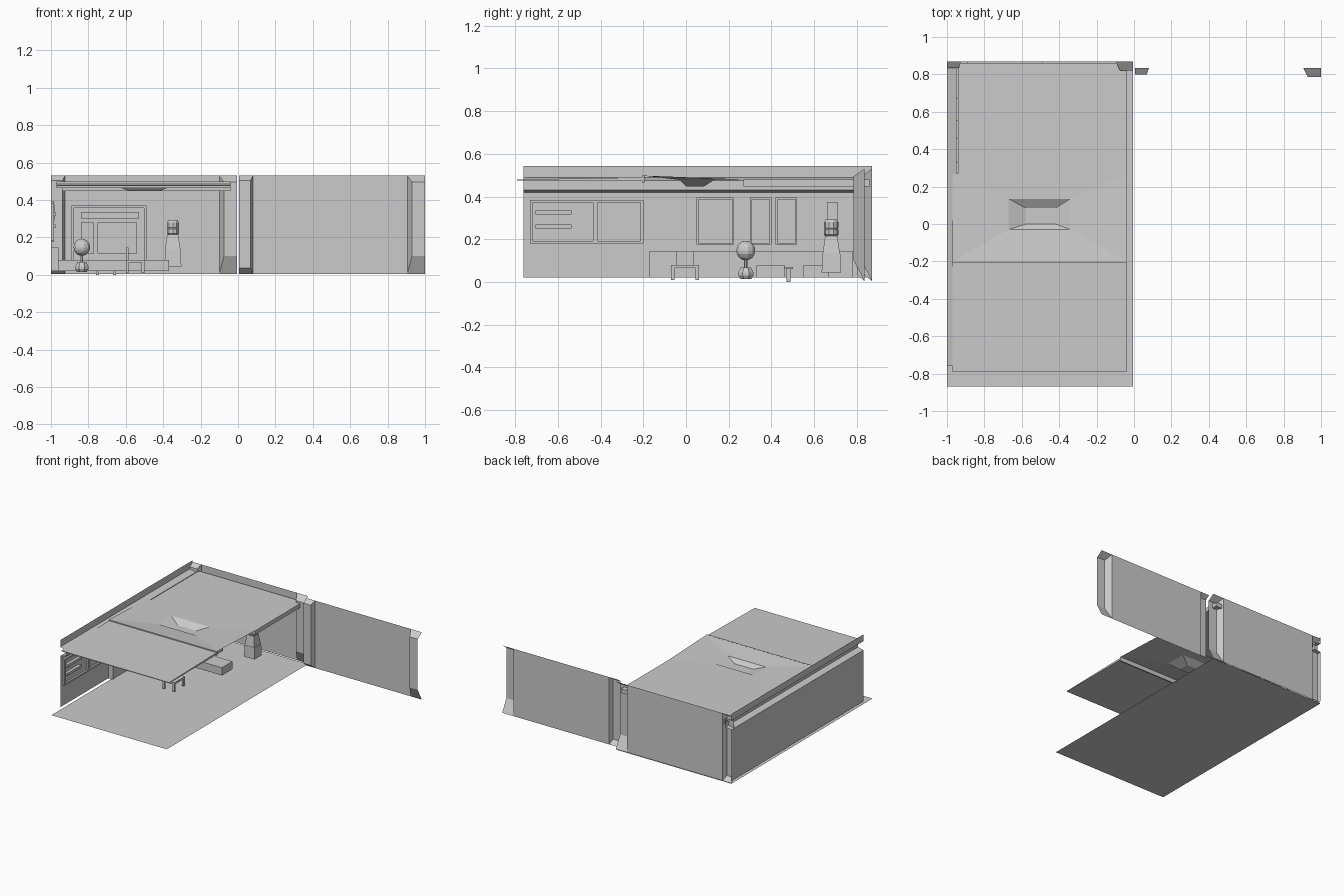
import bpy, bmesh, math

if "Cube" in bpy.data.objects:
    bpy.data.objects.remove(bpy.data.objects["Cube"])


def mesh(name, verts, faces):
    me = bpy.data.meshes.new(name)
    me.from_pydata(verts, [], faces)
    ob = bpy.data.objects.new(name, me)
    bpy.context.collection.objects.link(ob)
    return ob


def box(name, x, y, z, taper=1.0):
    """Box from ranges; taper scales the top face."""
    cx, cy = sum(x) / 2, sum(y) / 2
    v = []
    for zz, s in ((z[0], 1), (z[1], taper)):
        for px, py in ((x[0], y[0]), (x[1], y[0]), (x[1], y[1]), (x[0], y[1])):
            v.append((cx + (px - cx) * s, cy + (py - cy) * s, zz))
    return mesh(name, v, [(3, 2, 1, 0), (4, 5, 6, 7), (0, 1, 5, 4),
                          (1, 2, 6, 5), (2, 3, 7, 6), (3, 0, 4, 7)])


def lathe(name, loc, profile, n=8):
    """Turned part from (radius, z) points."""
    v, f = [], []
    for r, z in profile:
        for i in range(n):
            a = 2 * math.pi * (i + .5) / n
            v.append((loc[0] + r * math.cos(a), loc[1] + r * math.sin(a), z))
    for k in range(len(profile) - 1):
        for i in range(n):
            j = (i + 1) % n
            f.append((k * n + i, k * n + j, (k + 1) * n + j, (k + 1) * n + i))
    f.append(tuple(reversed(range(n))))
    f.append(tuple(range((len(profile) - 1) * n, len(profile) * n)))
    return mesh(name, v, f)


def wall_frame(name, y, z, t=.012):
    """Rectangular frame standing proud of the left wall."""
    x = (-.999, -.985)
    box(name + "_bottom", x, y, (z[0], z[0] + t))
    box(name + "_top", x, y, (z[1] - t, z[1]))
    box(name + "_side_a", x, (y[0], y[0] + t), z)
    box(name + "_side_b", x, (y[1] - t, y[1]), z)


def pillar_wall(name, dx, dy):
    """Thin wall with hollow bevelled pillars at both ends."""
    y, top = .835 + dy, .53
    mesh(name, [(dx + .08, y, .005), (dx + .905, y, .005),
                (dx + .905, y, top), (dx + .08, y, top)], [(0, 1, 2, 3)])
    # near pillar, then far pillar: outer edge, inner edge, front-inner edge, front y, low z, high z
    for side, xo, xi, xf, yf, zl, zh in (("left", .005, .08, .068, .8, .035, .505),
                                         ("right", 1.0, .905, .93, .785, .1, .495)):
        v = [(dx + xo, y, .005), (dx + xi, y, .005), (dx + xi, y, top), (dx + xo, y, top),
             (dx + xo, yf + dy, zl), (dx + xf, yf + dy, zl),
             (dx + xf, yf + dy, zh), (dx + xo, yf + dy, zh)]
        mesh(name + "_pillar_" + side, v, [(4, 5, 6, 7), (1, 2, 6, 5), (2, 3, 7, 6), (0, 1, 5, 4)])


# Floor and rear walls
mesh("floor", [(-1, -.87, 0), (-.005, -.87, 0), (-.005, .87, 0), (-1, .87, 0)], [(0, 1, 2, 3)])
pillar_wall("back_wall", -1.005, .035)
pillar_wall("side_panel_wall", 0, 0)

# Left wall with moulded cornice
prof = [(-1, .02), (-1, .42), (-.95, .43), (-.95, .475), (-1, .49), (-1, .543)]
v = [(x, y, z) for y in (-.76, .87) for x, z in prof]
n = len(prof)
mesh("left_wall", v, [(i, i + 1, n + i + 1, n + i) for i in range(n - 1)])

# Windows and panels on the left wall
wall_frame("large_window", (-.73, -.2), (.18, .385))
box("window_mullion", (-.999, -.985), (-.435, -.415), (.18, .385))
for i, z in enumerate((.25, .315)):
    box("window_bar_%d" % i, (-.999, -.975), (-.705, -.535), (z, z + .02))
for i, y in enumerate(((.05, .225), (.3, .4), (.42, .52))):
    wall_frame("wall_panel_%d" % i, y, (.175, .395), .008)
box("wall_sign", (-.999, -.98), (.66, .71), (.29, .375))

# Low wainscot on the left wall
box("wainscot", (-.999, -.965), (-.17, .78), (.02, .145))
for i, y in enumerate((-.17, .1, .45)):
    box("wainscot_rib_%d" % i, (-.999, -.96), (y, y + .02), (.02, .145))

# Ceiling: front panel, cross beam, sunken middle, rear panel
mesh("ceiling_front", [(-.97, -.79, .475), (-.04, -.79, .475), (-.04, -.2, .475), (-.97, -.2, .475),
                       (-.97, -.79, .48), (-.04, -.79, .48), (-.04, -.2, .49), (-.97, -.2, .49)],
     [(3, 2, 1, 0), (4, 5, 6, 7), (0, 1, 5, 4), (1, 2, 6, 5), (2, 3, 7, 6), (3, 0, 4, 7)])
box("ceiling_beam", (-.97, -.04), (-.205, -.195), (.465, .498))
rings = [((-.97, -.04), (-.2, .27), (.498, .48)),
         ((-.67, -.34), (-.03, .135), (.478, .48)),
         ((-.58, -.42), (0, .085), (.448, .448))]
v = []
for x, y, z in rings:
    v += [(x[0], y[0], z[0]), (x[1], y[0], z[0]), (x[1], y[1], z[1]), (x[0], y[1], z[1])]
f = [(k + i, k + (i + 1) % 4, k + 4 + (i + 1) % 4, k + 4 + i) for k in (0, 4) for i in range(4)]
mesh("ceiling_well", v, f + [(8, 9, 10, 11)])
box("ceiling_rear", (-.94, -.04), (.27, .86), (.448, .48))

# Display board on the back wall
box("board", (-.89, -.49), (.86, .868), (.08, .37))
for nm, x, z in (("board_top", (-.89, -.49), (.357, .37)), ("board_left", (-.89, -.877), (.08, .37)),
                 ("board_right", (-.503, -.49), (.08, .37)), ("board_strip", (-.84, -.53), (.3, .335)),
                 ("board_poster", (-.75, -.54), (.115, .28)), ("board_note", (-.84, -.77), (.115, .28))):
    box(nm, x, (.848, .86), z)

# Bench and low tables
box("bench", (-.96, -.37), (.33, .46), (.02, .08))
for i, x in enumerate((-.75, -.66)):
    box("stool_top_%d" % i, (x - .03, x + .03), (.4 - .01, .5), (.06, .07))
    box("stool_leg_%d" % i, (x - .008, x + .008), (.47, .49), (0, .06))
box("rear_bench", (-.96, -.6), (.55, .67), (.02, .08))

# Chair
box("chair_seat", (-.6, -.5), (-.07, .06), (.065, .08))
box("chair_back", (-.6, -.585), (-.045, .035), (.08, .145))
for i, x in enumerate((-.6, -.515)):
    for j, y in enumerate((-.07, .045)):
        box("chair_leg_%d_%d" % (i, j), (x, x + .015), (y, y + .015), (.01, .065))

# Potted round tree
lathe("pot", (-.835, .28), [(.028, .015), (.038, .03), (.038, .045), (.026, .068)])
lathe("trunk", (-.835, .28), [(.008, .065), (.008, .11)], 6)
ball = [(.046 * math.sin(a), .147 - .046 * math.cos(a))
        for a in [math.pi * (k + .15) / 8.3 for k in range(9)]]
lathe("tree_crown", (-.835, .28), ball, 12)

# Water dispenser
box("dispenser_body", (-.393, -.303), (.635, .725), (.045, .135), .93)
box("dispenser_top", (-.39, -.308), (.64, .72), (.135, .215), .72)
lathe("dispenser_bottle", (-.348, .68), [(.024, .212), (.034, .222), (.034, .245), (.03, .25),
                                          (.034, .256), (.034, .28), (.026, .292)], 10)
